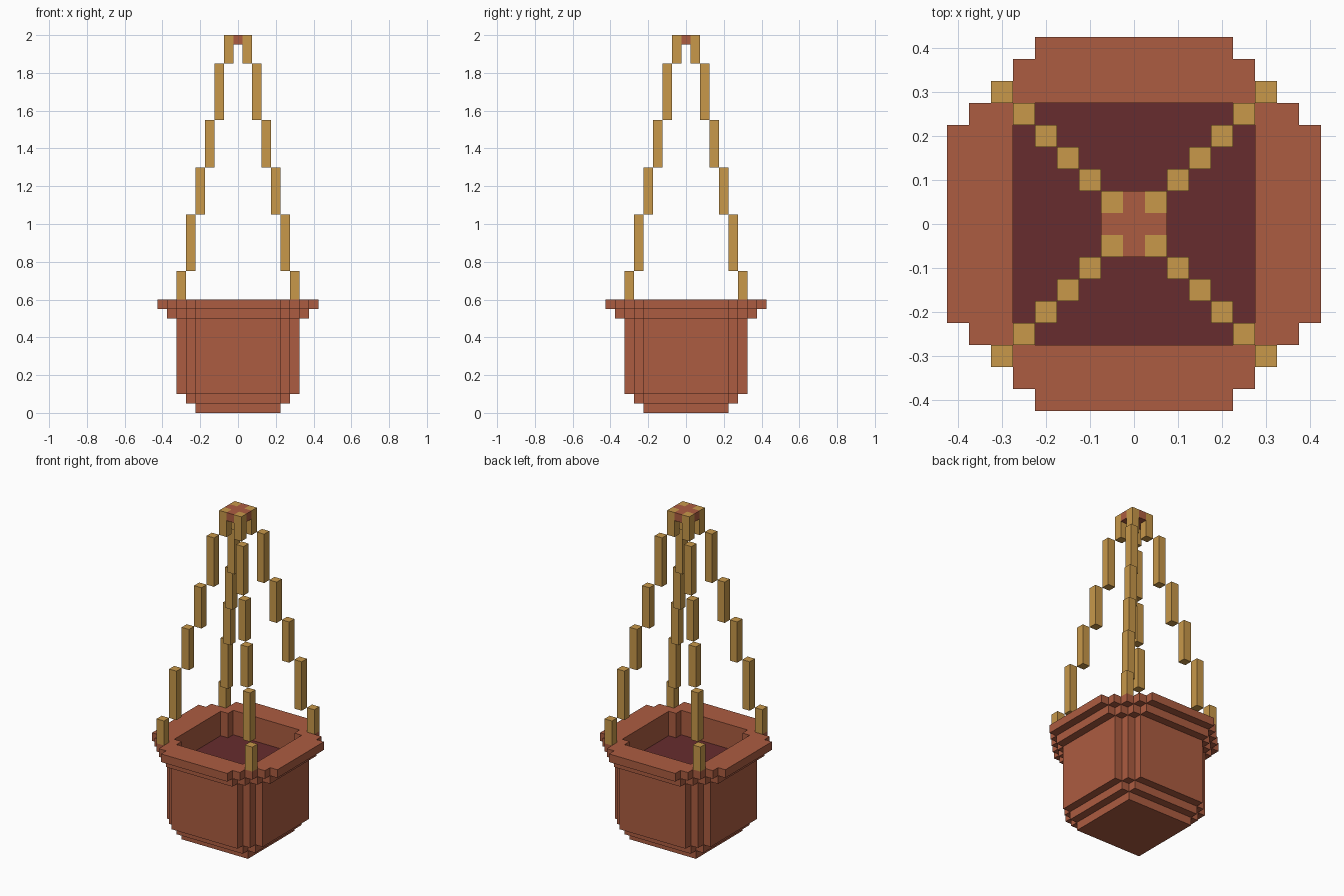
import bpy, bmesh
from mathutils import Vector

if "Cube" in bpy.data.objects:
    bpy.data.objects.remove(bpy.data.objects["Cube"])

S = 0.05  # block size; block (i, j, k) is centred on (i*S, j*S) and starts at k*S


def material(name, srgb):
    m = bpy.data.materials.new(name)
    lin = [((c / 255 + 0.055) / 1.055) ** 2.4 for c in srgb]
    m.diffuse_color = (*lin, 1)
    m.use_nodes = True
    m.node_tree.nodes["Principled BSDF"].inputs["Base Color"].default_value = m.diffuse_color
    return m


terracotta = material("terracotta", (172, 92, 65))
soil_red = material("dark red soil", (103, 44, 46))
rope_tan = material("tan rope", (200, 152, 74))

DIRS = [(1, 0, 0), (-1, 0, 0), (0, 1, 0), (0, -1, 0), (0, 0, 1), (0, 0, -1)]


def block_skin(name, cells, mat):
    """Make one object from the exposed sides of a set of blocks."""
    bm = bmesh.new()
    verts = {}

    def vert(p):
        key = tuple(round(c * 2) for c in p)
        if key not in verts:
            verts[key] = bm.verts.new(p * S)
        return verts[key]

    for c in sorted(cells):
        centre = Vector((c[0], c[1], c[2] + 0.5))
        for d in DIRS:
            if (c[0] + d[0], c[1] + d[1], c[2] + d[2]) in cells:
                continue
            n = Vector(d)
            u = Vector((d[1], d[2], d[0]))
            v = n.cross(u)
            corners = [(-1, -1), (1, -1), (1, 1), (-1, 1)]
            bm.faces.new([vert(centre + (n + u * a + v * b) / 2) for a, b in corners])
    me = bpy.data.meshes.new(name)
    bm.to_mesh(me)
    bm.free()
    me.materials.append(mat)
    ob = bpy.data.objects.new(name, me)
    bpy.context.collection.objects.link(ob)
    return ob


def stepped_disc(r, k0, k1):
    """Layers of a square of half-width r with stair-cut corners."""
    span = range(-r, r + 1)
    return {(i, j, k) for i in span for j in span for k in range(k0, k1)
            if abs(i) + abs(j) <= r + 4}


# Pot: narrow foot, tall body, two-step rim, hollowed from above
pot = set()
for r, k0, k1 in [(4, 0, 1), (5, 1, 2), (6, 2, 10), (7, 10, 11), (8, 11, 12)]:
    pot |= stepped_disc(r, k0, k1)
pot -= stepped_disc(5, 8, 12)
block_skin("pot", pot, terracotta)

# Soil inside the pot
block_skin("soil", stepped_disc(5, 8, 9), soil_red)

# Four ropes climbing inward in diagonal steps
steps = [(6, 12, 15), (5, 15, 21), (4, 21, 26), (3, 26, 31), (2, 31, 37), (1, 37, 40)]
for side, sx in (("left", -1), ("right", 1)):
    for end, sy in (("front", -1), ("back", 1)):
        cells = {(sx * i, sy * i, k) for i, k0, k1 in steps for k in range(k0, k1)}
        block_skin(f"rope_{end}_{side}", cells, rope_tan)

# Cross-shaped hanger joining the ropes at the top
cross = {(i, j, 39) for i in (-1, 0, 1) for j in (-1, 0, 1) if i * j == 0}
block_skin("top_hanger", cross, terracotta)
